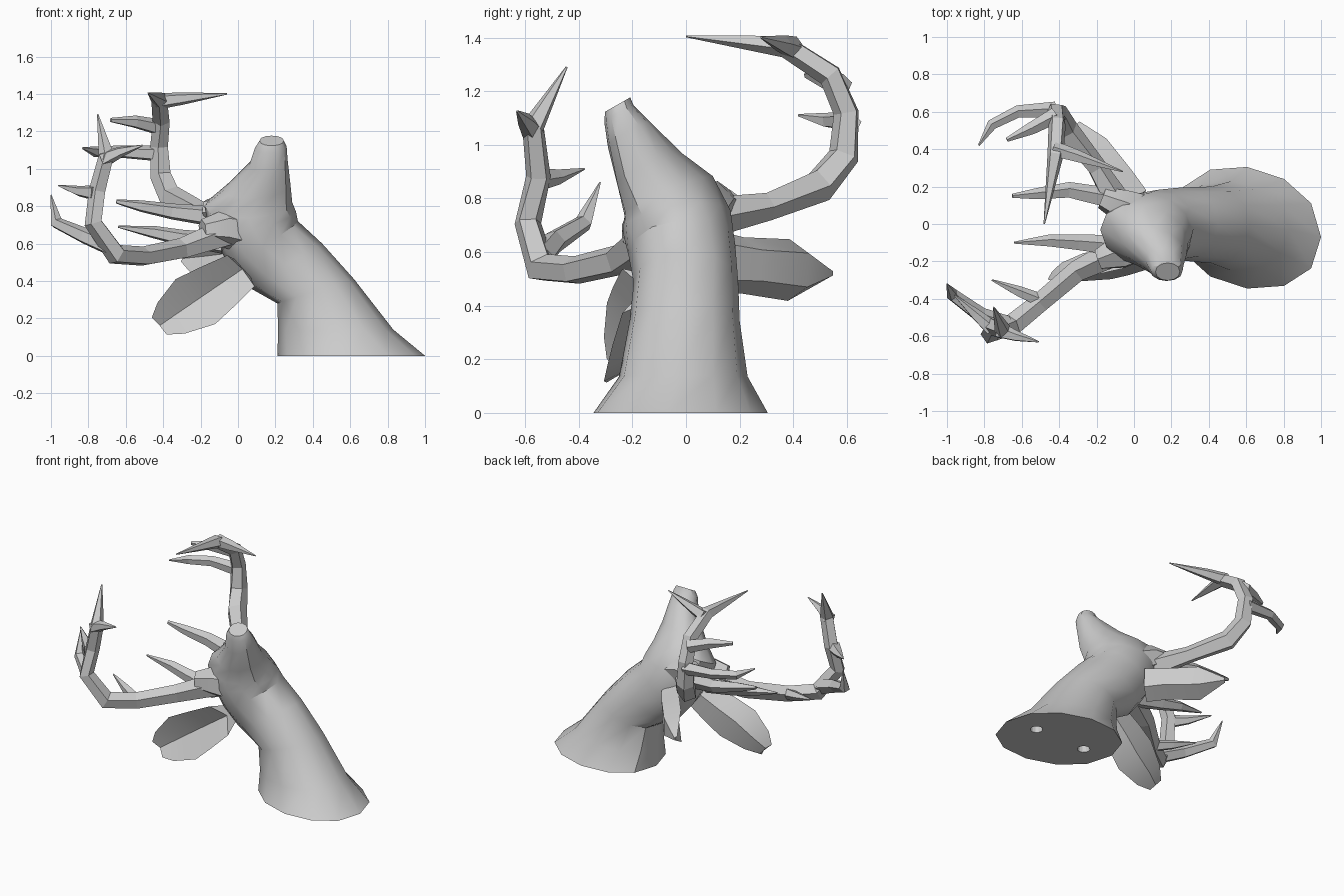
import bpy, bmesh, math
from mathutils import Vector as V

cube = bpy.data.objects.get("Cube")
if cube:
    bpy.data.objects.remove(cube, do_unlink=True)

grey = bpy.data.materials.new("plain grey")
grey.use_nodes = True
grey.diffuse_color = (0.6, 0.6, 0.6, 1)
grey.node_tree.nodes["Principled BSDF"].inputs["Base Color"].default_value = (0.6, 0.6, 0.6, 1)


def loft(bm, rings):
    """Skin a list of equal rings and cap both ends."""
    loops = [[bm.verts.new(p) for p in ring] for ring in rings]
    n = len(loops[0])
    for a, b in zip(loops, loops[1:]):
        for i in range(n):
            j = (i + 1) % n
            bm.faces.new((a[i], a[j], b[j], b[i]))
    bm.faces.new(loops[0][::-1])
    bm.faces.new(loops[-1])


def limb(bm, path, radii, sides=5):
    """Tapered faceted branch along a path, with an untwisted frame."""
    pts = [V(p) for p in path]
    rings, side = [], V((0.3, 0.2, 1))
    for i, p in enumerate(pts):
        t = (pts[min(i + 1, len(pts) - 1)] - pts[max(i - 1, 0)]).normalized()
        side = (side - t * side.dot(t)).normalized()
        up = t.cross(side)
        rings.append([p + radii[i] * (side * math.cos(k * math.tau / sides)
                                      + up * math.sin(k * math.tau / sides))
                      for k in range(sides)])
    loft(bm, rings)


def finish(name, bm, smooth=None):
    bmesh.ops.recalc_face_normals(bm, faces=bm.faces)
    mesh = bpy.data.meshes.new(name)
    bm.to_mesh(mesh)
    bm.free()
    mesh.materials.append(grey)
    ob = bpy.data.objects.new(name, mesh)
    bpy.context.collection.objects.link(ob)
    if smooth:
        bpy.ops.object.select_all(action='DESELECT')
        ob.select_set(True)
        bpy.context.view_layer.objects.active = ob
        bpy.ops.object.shade_smooth_by_angle(angle=math.radians(smooth))
    return ob


# Neck and head: nape point, throat point, half width, sideways tilt
sections = [
    ((.21, .03, 0), (1.0, -.07, 0), .325, 0),
    ((.215, .01, .13), (.83, -.03, .14), .24, 0),
    ((.21, 0, .28), (.62, -.01, .41), .205, 0),
    ((.05, 0, .37), (.45, 0, .6), .195, 0),
    ((-.05, -.01, .49), (.32, -.02, .72), .2, .1),
    ((-.15, -.01, .66), (.31, -.06, .77), .205, .2),
    ((-.18, -.03, .8), (.29, -.1, .82), .18, .42),
    ((-.07, -.1, .89), (.28, -.17, .92), .135, .5),
    ((.06, -.2, 1.02), (.265, -.22, 1.05), .093, .52),
    ((.09, -.25, 1.11), (.26, -.25, 1.12), .063, .52),
    ((.115, -.255, 1.15), (.245, -.255, 1.15), .054, .52),
]
bm = bmesh.new()
rings = []
for a, b, w, tilt in sections:
    a, b = V(a), V(b)
    mid, half = (a + b) / 2, (b - a) / 2
    side = V((0, math.cos(tilt), math.sin(tilt))) * w
    ring = []
    for k in range(12):
        c, s = math.cos(k * math.tau / 12), math.sin(k * math.tau / 12)
        ring.append(mid + half * c + side * math.copysign(abs(s) ** .9, s))
    rings.append(ring)
loft(bm, rings)
head = finish("neck_and_head", bm, 35)

# Two mounting holes in the flat back
for x in (.4, .79):
    bpy.ops.mesh.primitive_cylinder_add(vertices=12, radius=.04, depth=.1, location=(x, -.02, 0))
    cutter = bpy.context.object
    cutter.name = "mounting_hole_cutter"
    cutter.data.materials.append(grey)
    cutter.hide_render = True
    cutter.hide_set(True)
    cut = head.modifiers.new("mounting hole", 'BOOLEAN')
    cut.operation = 'DIFFERENCE'
    cut.object = cutter


# Cupped ears: centre line, half width direction, back direction
def ear(name, root, tip, wide, back, widths):
    root, tip, wide, back = V(root), V(tip), V(wide).normalized(), V(back).normalized()
    bm = bmesh.new()
    rings = []
    for t, w, d in widths:
        c = root.lerp(tip, t)
        rings.append([c + wide * w - back * d * .4, c + wide * w * .55 + back * d * .6,
                      c - wide * w * .55 + back * d * .6, c - wide * w - back * d * .4,
                      c + back * d * .3])
    loft(bm, rings)
    finish(name, bm, 30)


leaf = [(0, .11, .12), (.3, .14, .14), (.55, .16, .14), (.85, .11, .1), (1, .06, .04)]
ear("right_ear", (.02, -.19, .46), (-.42, -.28, .16), (-.66, 0, .75), (.1, 1, .1), leaf)
wider = [(0, .12, .1), (.25, .105, .11), (.68, .115, .11), (1, .015, .02)]
ear("left_ear", (.02, .14, .56), (-.3, .54, .52), (0, .03, 1), (.75, .65, 0), wider)

# Left antler: beam and tines
bm = bmesh.new()
limb(bm, [(-.07, .08, .73), (-.2, .3, .77), (-.36, .5, .85), (-.41, .59, .96),
          (-.42, .6, 1.12), (-.41, .54, 1.26), (-.42, .37, 1.37), (-.48, 0, 1.405)],
     [.08, .055, .066, .06, .05, .048, .045, .004])
limb(bm, [(-.1, .13, .74), (-.35, .18, .77), (-.52, .16, .8), (-.65, .15, .825)],
     [.06, .045, .032, .012])
limb(bm, [(-.42, .61, 1.08), (-.62, .6, 1.09), (-.76, .53, 1.09), (-.83, .42, 1.11)],
     [.045, .035, .03, .005])
limb(bm, [(-.42, .58, 1.22), (-.55, .51, 1.25), (-.68, .45, 1.26)], [.045, .035, .012])
limb(bm, [(-.43, .4, 1.36), (-.3, .36, 1.375), (-.06, .28, 1.4)], [.045, .035, .004])
finish("left_antler", bm)

# Right antler: beam and tines
bm = bmesh.new()
limb(bm, [(-.05, -.13, .66), (-.3, -.25, .57), (-.5, -.42, .53), (-.65, -.54, .54),
          (-.77, -.59, .71), (-.75, -.55, .88), (-.7, -.57, 1.07), (-.75, -.445, 1.29)],
     [.08, .06, .055, .06, .052, .048, .045, .004])
limb(bm, [(-.08, -.12, .6), (-.3, -.1, .63), (-.45, -.09, .66), (-.64, -.1, .69)],
     [.06, .045, .035, .006])
limb(bm, [(-.68, -.54, .58), (-.82, -.49, .64), (-.97, -.38, .71), (-1, -.32, .86)],
     [.05, .045, .035, .003])
limb(bm, [(-.76, -.56, .87), (-.85, -.48, .88), (-.96, -.38, .91)], [.045, .03, .004])
limb(bm, [(-.72, -.57, 1.05), (-.63, -.6, 1.09), (-.51, -.63, 1.125)], [.045, .03, .004])
limb(bm, [(-.5, -.41, .53), (-.62, -.36, .56), (-.76, -.3, .6)], [.04, .03, .005])
finish("right_antler", bm)

# Brow ridges where the antlers leave the forehead
bm = bmesh.new()
limb(bm, [(.02, .06, .74), (-.07, .1, .78), (-.17, .14, .78)], [.11, .09, .06], 6)
limb(bm, [(.02, -.1, .66), (-.08, -.15, .68), (-.19, -.19, .67)], [.11, .1, .06], 6)
finish("brow_ridges", bm, 25)
